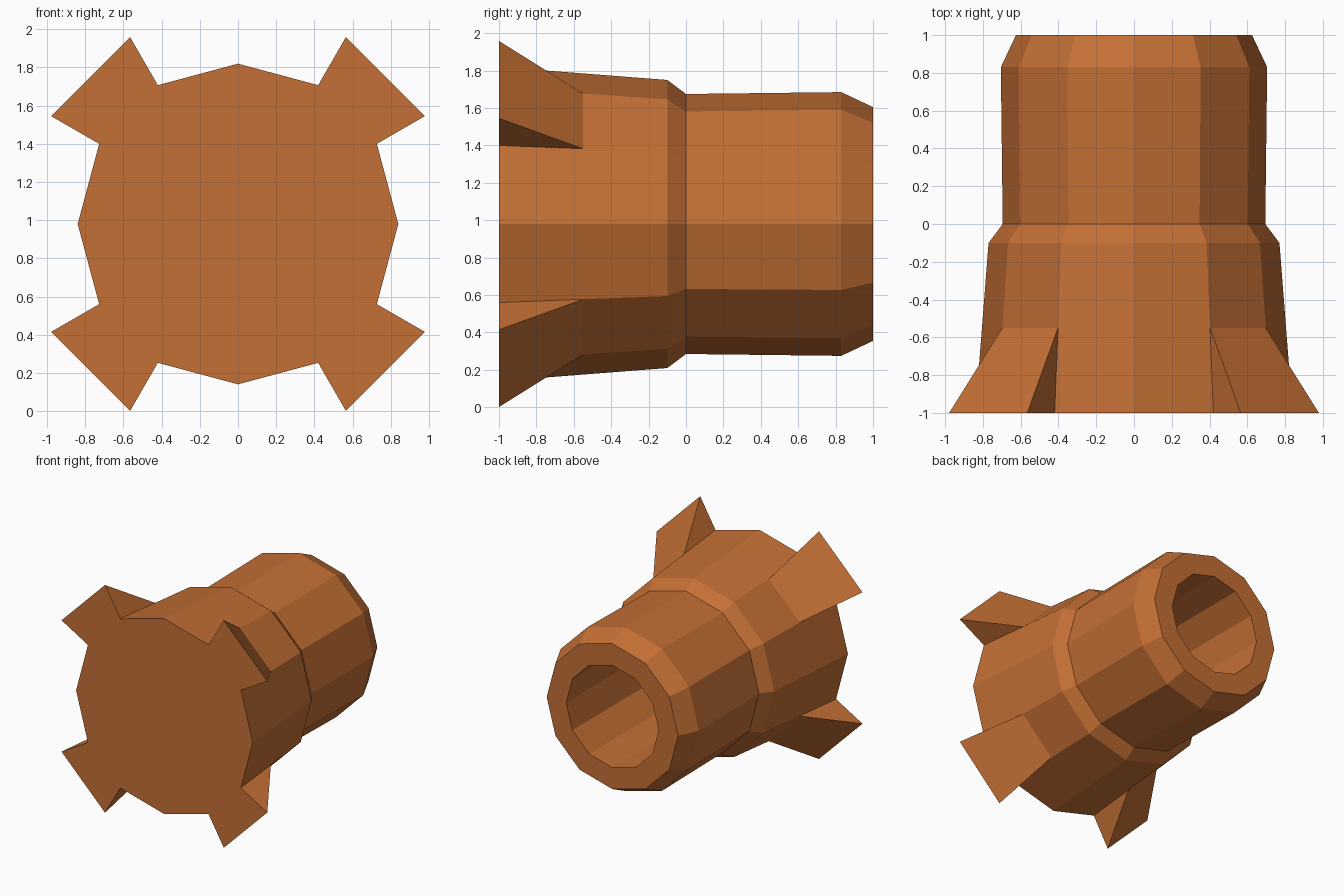
import bpy, bmesh
from math import cos, sin, pi

if "Cube" in bpy.data.objects:
    bpy.data.objects.remove(bpy.data.objects["Cube"])

SIDES, AXIS_Z = 12, 0.98
FIN_SEGMENTS = {1, 4, 7, 10}   # facets between 30-60 degrees and their repeats
FIN_RADIUS = 1.13

copper = bpy.data.materials.new("copper")
copper.diffuse_color = (0.55, 0.16, 0.035, 1)
copper.use_nodes = True
copper.node_tree.nodes["Principled BSDF"].inputs["Base Color"].default_value = copper.diffuse_color


def point(bm, i, r, y):
    a = 2 * pi * i / SIDES
    return bm.verts.new((r * cos(a), y, AXIS_Z + r * sin(a)))


def ring(bm, r, y):
    return [point(bm, i, r, y) for i in range(SIDES)]


def bridge(bm, a, b, skip=()):
    for i in range(SIDES):
        if i not in skip:
            j = (i + 1) % SIDES
            bm.faces.new((a[i], a[j], b[j], b[i]))


def finish(bm, name):
    bmesh.ops.recalc_face_normals(bm, faces=bm.faces)
    mesh = bpy.data.meshes.new(name)
    bm.to_mesh(mesh)
    bm.free()
    mesh.materials.append(copper)
    bpy.context.collection.objects.link(bpy.data.objects.new(name, mesh))


# Base: tapered drum with four flared fins on the diagonal facets
bm = bmesh.new()
front, mid, shoulder, neck = [ring(bm, r, y) for r, y in
    ((0.84, -1), (0.805, -0.55), (0.77, -0.1), (0.695, 0))]
bridge(bm, front, mid, FIN_SEGMENTS)
bridge(bm, mid, shoulder)
bridge(bm, shoulder, neck)
bm.faces.new(neck)
outline = []
for i in range(SIDES):
    outline.append(front[i])
    if i in FIN_SEGMENTS:
        j = i + 1
        tip_a, tip_b = point(bm, i, FIN_RADIUS, -1), point(bm, j, FIN_RADIUS, -1)
        bm.faces.new((tip_a, tip_b, mid[j], mid[i]))
        bm.faces.new((front[i], tip_a, mid[i]))
        bm.faces.new((tip_b, front[j], mid[j]))
        outline += [tip_a, tip_b]
bm.faces.new(outline)
finish(bm, "finned_base")

# Barrel: bevelled tube, its bore closed by the back of the base
bm = bmesh.new()
rings = [ring(bm, r, y) for r, y in
    ((0.695, 0), (0.705, 0.83), (0.625, 1), (0.44, 1), (0.44, 0))]
for a, b in zip(rings, rings[1:]):
    bridge(bm, a, b)
finish(bm, "barrel")
